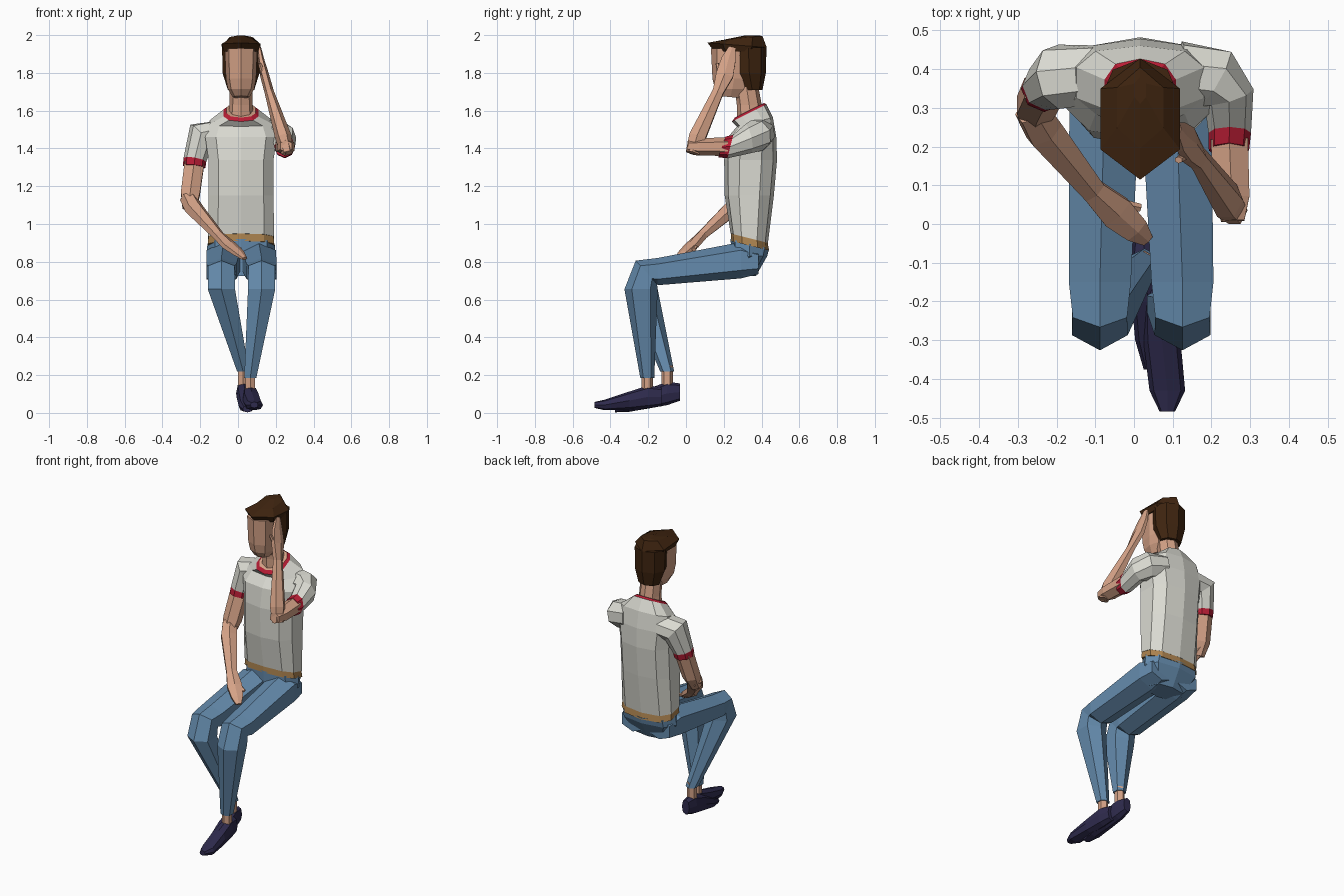
import bpy, bmesh, math
from mathutils import Vector

COLOURS = {
    "shirt grey": (0.70, 0.70, 0.64), "trim red": (0.48, 0.012, 0.035),
    "skin": (0.66, 0.36, 0.24), "denim blue": (0.13, 0.26, 0.42),
    "hair brown": (0.05, 0.018, 0.005), "shoe navy": (0.028, 0.024, 0.075),
    "belt tan": (0.42, 0.23, 0.08)}
MATS = {}
for nm, c in COLOURS.items():
    MATS[nm] = bpy.data.materials.new(nm)
    MATS[nm].diffuse_color = (*c, 1)
SHIRT, RED, SKIN, DENIM, HAIR, SHOE, BELT = COLOURS
UP = (0, 0, 1)


def loft(name, stations, mats, n=6, ref=(1, 0, 0), way=None, power=1.0, cap=None):
    """Skin rings (centre, half_u, half_v[, direction]); mats = one name or one per segment."""
    pts = [Vector(s[0]) for s in stations]
    segs = len(pts) - 1
    mats = [mats] * segs if isinstance(mats, str) else list(mats)
    mats.append(cap or mats[-1])
    used = list(dict.fromkeys(mats))
    raw = []
    for k in range(n):
        a = math.pi / 2 + 2 * math.pi * k / n
        raw.append([math.copysign(abs(f) ** power, f) if abs(f) > 1e-6 else 0
                    for f in (math.cos(a), math.sin(a))])
    mx, my = max(abs(r[0]) for r in raw), max(abs(r[1]) for r in raw)
    bm = bmesh.new()
    rings = []
    for i, s in enumerate(stations):
        if len(s) > 3:
            d = Vector(s[3])
        elif way:
            d = Vector(way)
        else:
            d = Vector()
            if i > 0:
                d += (pts[i] - pts[i - 1]).normalized()
            if i < segs:
                d += (pts[i + 1] - pts[i]).normalized()
        d.normalize()
        u = Vector(ref)
        u = (u - d * u.dot(d)).normalized()
        v = d.cross(u)
        rings.append([bm.verts.new(pts[i] + u * s[1] * a / mx + v * s[2] * b / my) for a, b in raw])
    for i in range(segs):
        for k in range(n):
            j = (k + 1) % n
            f = bm.faces.new((rings[i][k], rings[i][j], rings[i + 1][j], rings[i + 1][k]))
            f.material_index = used.index(mats[i])
    bm.faces.new(rings[0][::-1]).material_index = used.index(mats[0])
    bm.faces.new(rings[-1]).material_index = used.index(mats[-1])
    bmesh.ops.recalc_face_normals(bm, faces=bm.faces)
    me = bpy.data.meshes.new(name)
    bm.to_mesh(me)
    bm.free()
    for m in used:
        me.materials.append(MATS[m])
    ob = bpy.data.objects.new(name, me)
    bpy.context.collection.objects.link(ob)
    return ob


X = 0.016  # body centre line

# T-shirt body with a sloping hem and red V collar
loft("shirt", [
    ((X, .335, .925), .175, .102, (0, .25, 1)),
    ((X, .335, 1.15), .172, .130),
    ((X, .342, 1.34), .172, .140),
    ((X, .350, 1.46), .190, .128),
    ((X, .365, 1.54), .165, .098, (0, -.25, 1)),
    ((X, .335, 1.588), .092, .102, (0, -.5, 1)),
    ((X, .335, 1.602), .076, .086, (0, -.5, 1))],
    [SHIRT] * 5 + [RED], n=10, way=UP, power=.75, cap=SKIN)
loft("belt", [((X, .338, .885), .176, .104, (0, .25, 1)),
              ((X, .336, .926), .172, .100, (0, .25, 1))], BELT, n=10, way=UP, power=.75)

# Hips
loft("hips", [((X, .338, .895), .178, .105, (0, .25, 1)),
              ((X, .335, .83), .183, .095),
              ((X, .30, .725), .12, .07)], DENIM, n=8, way=UP, power=.75)

# Legs: (side, hip x, knee x, ankle x, ankle y, hem z)
for side, hx, kx, ax, ay, hz in (("left", -.077, -.088, .027, -.10, .22),
                                 ("right", .11, .125, .065, -.205, .185)):
    loft(side + "_trouser_leg", [
        ((hx, .385, .80), .075, .065, (0, -1, 0)),
        ((hx, .29, .808), .090, .096, (0, -1, 0)),
        ((kx, -.15, .748), .080, .072, (0, -1, 0)),
        ((kx, -.21, .745), .070, .083, (0, -1, -.92)),
        ((kx, -.238, .655), .072, .088, (0, 0, -1)),
        ((ax, ay, hz), .032, .037, (0, 0, -1))], DENIM, power=.85)
    loft(side + "_ankle", [((ax, ay, hz + .03), .026, .031),
                           ((ax, ay, hz - .08), .026, .031)], SKIN)

# Shoes, heel to toe
loft("left_shoe", [
    ((.025, -.032, .110), .026, .046), ((.028, -.10, .103), .038, .062),
    ((.036, -.20, .075), .042, .052), ((.045, -.30, .040), .042, .034),
    ((.050, -.375, .020), .025, .017)], SHOE, n=8, way=(0, -1, 0), power=.8)
loft("right_shoe", [
    ((.060, -.130, .085), .028, .050), ((.065, -.20, .085), .040, .060),
    ((.072, -.30, .065), .048, .048), ((.086, -.43, .042), .046, .028),
    ((.086, -.484, .042), .020, .016)], SHOE, n=8, way=(0, -1, 0), power=.8)

# Lowered arm: sleeve with red band, forearm, hand
loft("left_sleeve", [
    ((-.10, .385, 1.48), .07, .08), ((-.195, .380, 1.465), .085, .085),
    ((-.228, .355, 1.34), .061, .062), ((-.232, .348, 1.303), .060, .060)],
    [SHIRT, SHIRT, RED], n=8)
loft("left_upper_arm", [
    ((-.231, .35, 1.32), .052, .052), ((-.252, .305, 1.16), .050, .050),
    ((-.258, .27, 1.085), .036, .036)], SKIN)
loft("left_forearm", [
    ((-.265, .295, 1.14), .040, .042), ((-.232, .24, 1.08), .046, .046),
    ((-.105, .085, .94), .031, .027), ((-.045, .03, .885), .044, .024),
    ((.005, -.015, .845), .034, .018), ((.035, -.042, .817), .016, .010)],
    SKIN, ref=(.77, .63, 0))
loft("left_thumb", [((-.05, .055, .895), .014, .014), ((.015, .042, .865), .010, .010)], SKIN, ref=(0, 1, 0))

# Raised arm: sleeve with red band, forearm, hand held to the head
loft("right_sleeve", [
    ((.11, .395, 1.48), .08, .08), ((.205, .375, 1.468), .088, .085),
    ((.245, .33, 1.452), .066, .078, (.3, -1, -.2)),
    ((.247, .235, 1.410), .055, .064, (0, -1, .25)),
    ((.245, .190, 1.408), .052, .058, (0, -1, .35))],
    [SHIRT] * 3 + [RED], n=8)
loft("right_upper_arm", [
    ((.246, .22, 1.41), .048, .050), ((.252, .07, 1.408), .046, .045),
    ((.255, .008, 1.412), .030, .034)], SKIN)
loft("right_forearm", [
    ((.262, .035, 1.375), .036, .032), ((.240, .06, 1.46), .044, .044),
    ((.165, .170, 1.70), .029, .025), ((.140, .205, 1.79), .046, .024),
    ((.122, .225, 1.87), .038, .017), ((.112, .245, 1.935), .018, .010)],
    SKIN, ref=(0, 1, 0))
loft("right_thumb", [((.145, .185, 1.76), .013, .013), ((.115, .165, 1.85), .009, .009)], SKIN)

# Neck and head
loft("neck", [((X, .345, 1.55), .070, .075), ((X, .335, 1.63), .062, .066),
              ((X, .315, 1.76), .060, .062)], SKIN, n=8, way=UP)
loft("head", [
    ((X, .235, 1.672), .045, .055, (0, .1, 1)), ((X, .245, 1.715), .070, .092),
    ((X, .255, 1.77), .080, .115), ((X, .26, 1.93), .086, .128)],
    SKIN, n=8, way=UP, power=.8)

# Hair: overhanging cap and back piece
loft("hair_cap", [
    ((X, .275, 1.912), .090, .125), ((X, .271, 1.947), .103, .157, (0, .08, 1)),
    ((X, .30, 1.985), .060, .105, (0, -.1, 1)), ((X, .345, 1.998), .015, .035)],
    HAIR, way=UP)
loft("hair_back", [
    ((X, .33, 1.935), .100, .096), ((X, .335, 1.80), .098, .088),
    ((X, .350, 1.71), .070, .055)], HAIR, n=8, way=UP)
